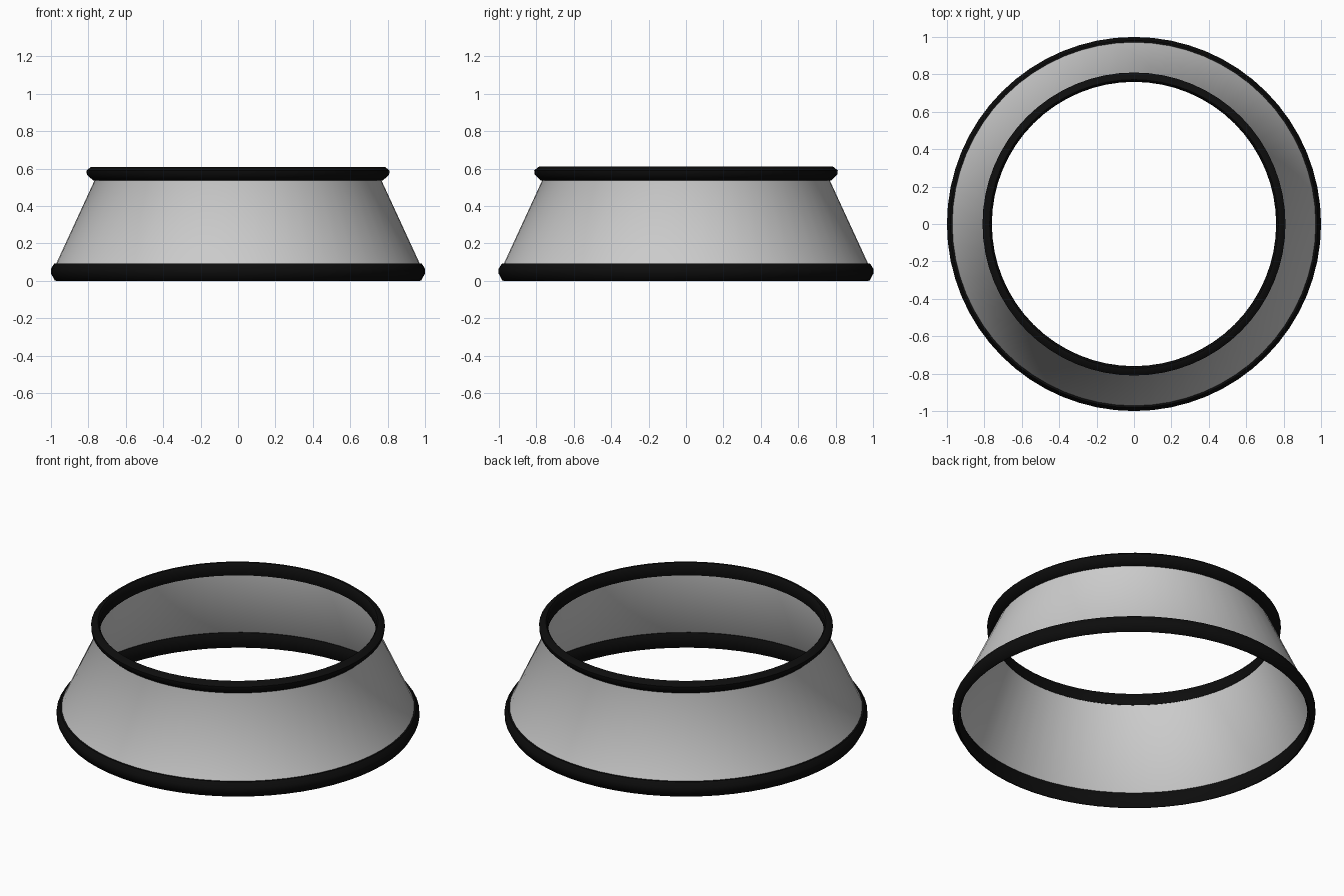
import bpy, bmesh, math

if "Cube" in bpy.data.objects:
    bpy.data.objects.remove(bpy.data.objects["Cube"])

SEGMENTS = 64


def lathe(name, profile, closed, material=None):
    """Revolve an (r, z) profile around the z axis."""
    bm = bmesh.new()
    rings = []
    for i in range(SEGMENTS):
        a = 2 * math.pi * i / SEGMENTS
        rings.append([bm.verts.new((r * math.cos(a), r * math.sin(a), z)) for r, z in profile])
    n = len(profile)
    for i in range(SEGMENTS):
        a, b = rings[i], rings[(i + 1) % SEGMENTS]
        for j in range(n if closed else n - 1):
            k = (j + 1) % n
            bm.faces.new((a[j], b[j], b[k], a[k]))
    if closed:
        bmesh.ops.recalc_face_normals(bm, faces=bm.faces)
    mesh = bpy.data.meshes.new(name)
    bm.to_mesh(mesh)
    bm.free()
    obj = bpy.data.objects.new(name, mesh)
    bpy.context.collection.objects.link(obj)
    if material:
        mesh.materials.append(material)
    bpy.ops.object.select_all(action='DESELECT')
    obj.select_set(True)
    bpy.context.view_layer.objects.active = obj
    bpy.ops.object.shade_smooth_by_angle(angle=math.radians(50))
    return obj


black = bpy.data.materials.new("black_trim")
black.diffuse_color = (0.004, 0.004, 0.004, 1)
black.use_nodes = True
black.node_tree.nodes["Principled BSDF"].inputs["Base Color"].default_value = black.diffuse_color

# Thin tapered wall, open at both ends
lathe("shade_wall", [(0.98, 0.075), (0.768, 0.535), (0.772, 0.55)], False)

# Bevelled trim around the lower rim
lathe("bottom_trim", [(0.97, 0.0), (0.98, 0.003), (1.0, 0.04), (1.0, 0.065),
                      (0.982, 0.093), (0.968, 0.093), (0.957, 0.07), (0.957, 0.03)], True, black)

# Bevelled trim around the upper rim
lathe("top_trim", [(0.765, 0.535), (0.775, 0.537), (0.808, 0.568), (0.81, 0.59),
                   (0.785, 0.61), (0.772, 0.61), (0.762, 0.598), (0.76, 0.555)], True, black)
